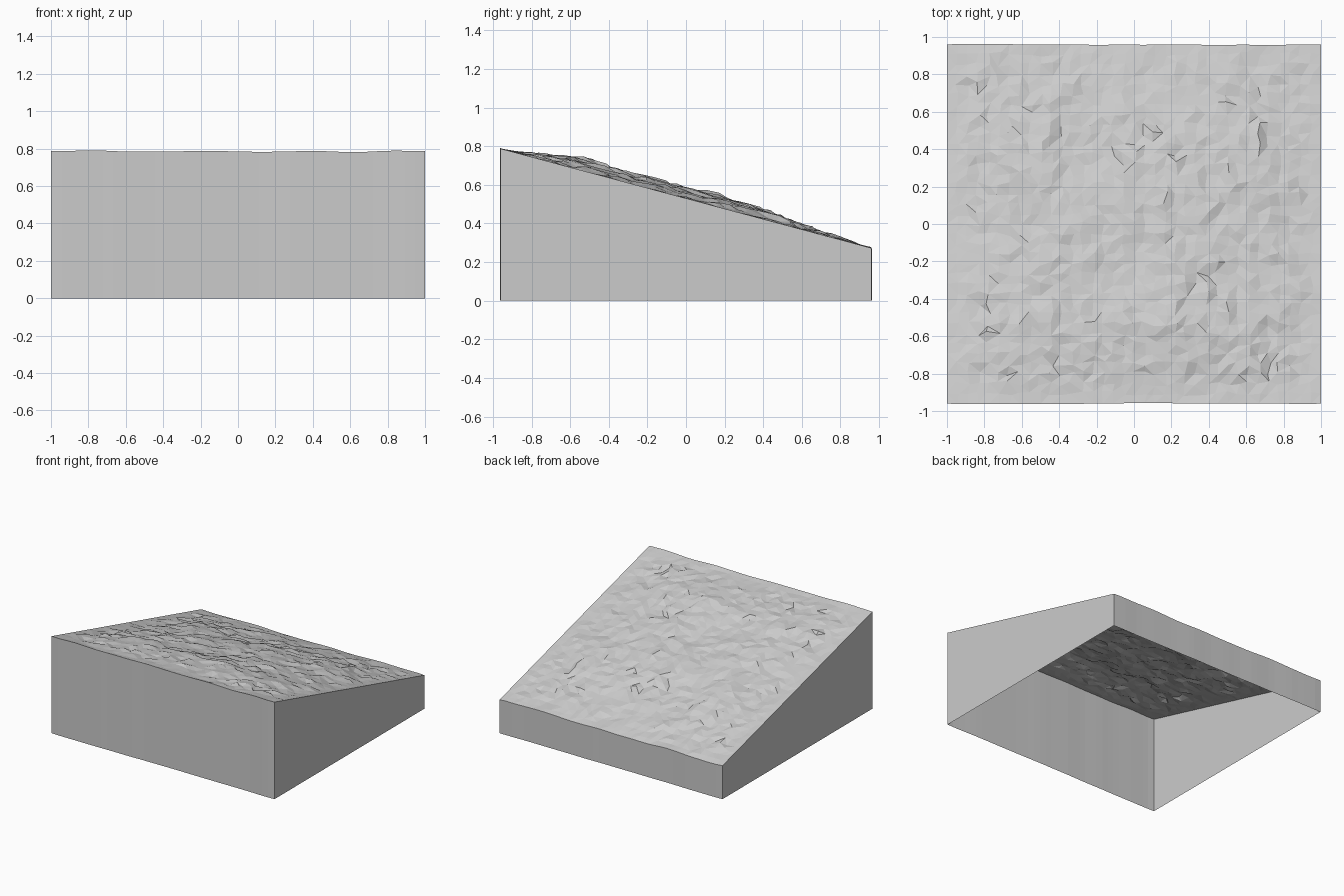
import bpy, bmesh, random
from mathutils import Vector, noise

if "Cube" in bpy.data.objects:
    bpy.data.objects.remove(bpy.data.objects["Cube"])

random.seed(4)
N = 36            # cells per side
HX, HY = 1.0, 0.96
Z_FRONT, Z_BACK = 0.787, 0.272


def fade(d, width):
    t = max(0.0, min(1.0, d / width))
    return t * t * (3 - 2 * t)


def ground_height(x, y):
    # Sloping plane with a gentle rocky swell that dies out at the borders
    base = Z_FRONT + (Z_BACK - Z_FRONT) * (y + HY) / (2 * HY)
    swell = fade(HX - abs(x), 0.5) * fade(y + HY, 0.5) * fade(HY - y, 0.75)
    broad = noise.noise(Vector((x * 2.2, y * 2.2, 3.1)))
    fine = noise.noise(Vector((x * 8, y * 8, 7.7)))
    rough = fade(HX - abs(x), 0.15) * fade(HY - abs(y), 0.2)
    return base + swell * (0.047 + 0.035 * broad) + rough * (0.014 * fine + random.uniform(-0.009, 0.009))


bm = bmesh.new()

# Rough terrain surface
bmesh.ops.create_grid(bm, x_segments=N, y_segments=N, size=1.0)
for v in bm.verts:
    x, y = v.co.x * HX, v.co.y * HY
    z = ground_height(x, y)
    on_x, on_y = abs(v.co.x) > 0.999, abs(v.co.y) > 0.999
    if on_y and not on_x:
        y += 0.005 * noise.noise(Vector((x * 4, y * 3, 1.5)))
        z += 0.008 * noise.noise(Vector((x * 4, y * 3, 5.5)))
    if not on_x and not on_y:
        x += random.uniform(-0.014, 0.014)
        y += random.uniform(-0.014, 0.014)
    v.co = (x, y, z)
bmesh.ops.triangulate(bm, faces=bm.faces[:])

# Side walls dropped to the ground, open underneath
rim = [e for e in bm.edges if e.is_boundary]
walls = bmesh.ops.extrude_edge_only(bm, edges=rim)
for v in walls["geom"]:
    if isinstance(v, bmesh.types.BMVert):
        v.co.z = 0.0
bmesh.ops.recalc_face_normals(bm, faces=bm.faces[:])

mesh = bpy.data.meshes.new("terrain_block")
bm.to_mesh(mesh)
bm.free()
block = bpy.data.objects.new("terrain_block", mesh)
bpy.context.collection.objects.link(block)
